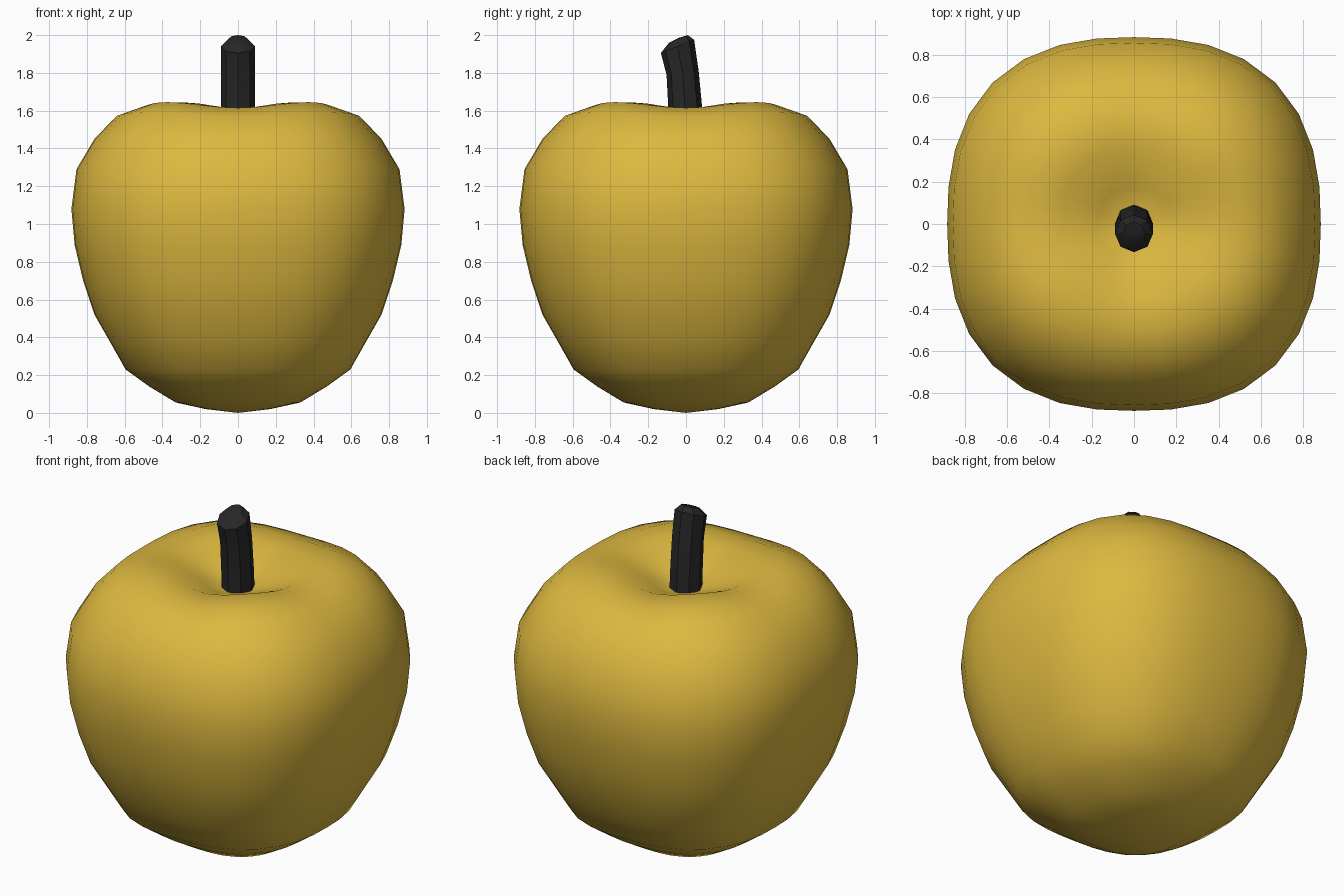
import bpy, bmesh, math

if "Cube" in bpy.data.objects:
    bpy.data.objects.remove(bpy.data.objects["Cube"])

SEG = 32


def material(name, color):
    m = bpy.data.materials.new(name)
    m.diffuse_color = (*color, 1)
    m.use_nodes = True
    m.node_tree.nodes["Principled BSDF"].inputs["Base Color"].default_value = m.diffuse_color
    return m


def loft(name, rings, start, end, mat, angle):
    """Skin a stack of closed rings, closing both ends with a fan."""
    bm = bmesh.new()
    vs = [[bm.verts.new(p) for p in ring] for ring in rings]
    n = len(vs[0])
    for a, b in zip(vs, vs[1:]):
        for i in range(n):
            j = (i + 1) % n
            bm.faces.new((a[i], a[j], b[j], b[i]))
    for ring, tip in ((vs[0], start), (vs[-1], end)):
        c = bm.verts.new(tip)
        for i in range(n):
            bm.faces.new((c, ring[i], ring[(i + 1) % n]))
    bmesh.ops.recalc_face_normals(bm, faces=bm.faces)
    me = bpy.data.meshes.new(name)
    bm.to_mesh(me)
    bm.free()
    ob = bpy.data.objects.new(name, me)
    bpy.context.collection.objects.link(ob)
    me.materials.append(mat)
    bpy.ops.object.select_all(action='DESELECT')
    ob.select_set(True)
    bpy.context.view_layer.objects.active = ob
    bpy.ops.object.shade_smooth_by_angle(angle=math.radians(angle))
    return ob


def squircle(r, z, lift, power=2.49):
    """Rounded-square ring whose four corners are raised by lift."""
    pts = []
    for i in range(SEG):
        t = 2 * math.pi * i / SEG
        c, s = math.cos(t), math.sin(t)
        k = r / (abs(c) ** power + abs(s) ** power) ** (1 / power)
        pts.append((k * c, k * s, z + lift * math.sin(2 * t) ** 2))
    return pts


# Fruit body: radius, height, corner lift
profile = [(.17, .02, 0), (.33, .055, 0), (.47, .14, 0), (.595, .23, 0),
           (.68, .38, 0), (.76, .52, 0), (.82, .70, 0), (.865, .89, 0),
           (.882, 1.08, 0), (.855, 1.29, 0), (.76, 1.45, .01),
           (.645, 1.57, .02), (.50, 1.615, .03), (.35, 1.612, .03),
           (.17, 1.54, .01)]
loft("fruit_body", [squircle(*p) for p in profile], (0, 0, 0), (0, 0, 1.48),
     material("golden_skin", (.72, .48, .05)), 60)


# Bent stalk: half width, centre y, centre z, half depth, tilt of the ring
def stalk_ring(w, y, z, d, tilt):
    return [(w * math.cos(t), y + d * math.sin(t), z + tilt * math.sin(t))
            for t in (2 * math.pi * i / 8 for i in range(8))]


stalk = [(.09, .005, 1.42, .09, 0), (.09, -.003, 1.60, .09, 0),
         (.09, -.018, 1.80, .085, .01), (.09, -.045, 1.94, .088, .035),
         (.05, -.04, 1.98, .05, .02)]
loft("stalk", [stalk_ring(*p) for p in stalk], (0, 0, 1.42), (0, -.04, 1.985),
     material("dark_stalk", (.02, .02, .02)), 30)
